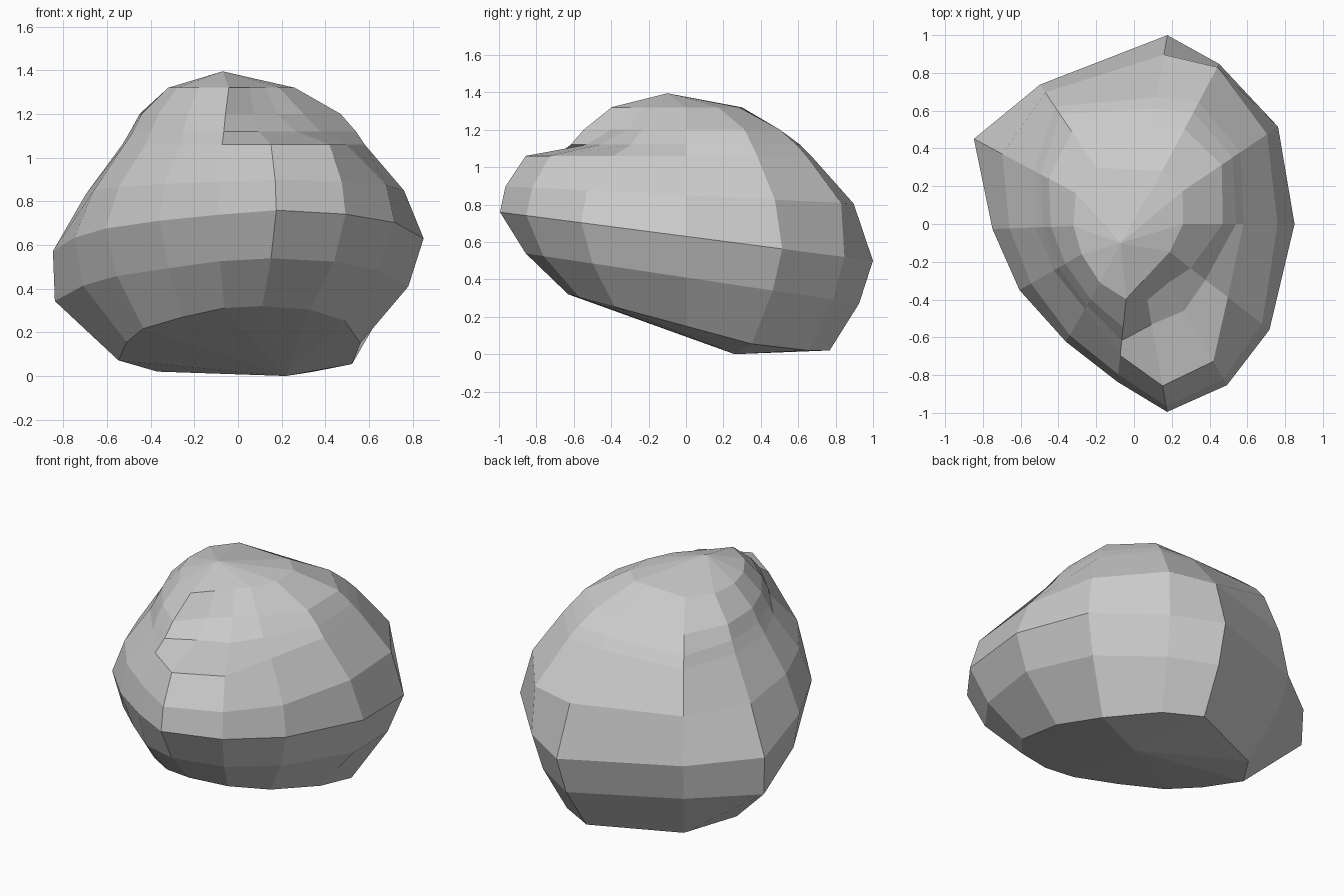
import bpy, bmesh
from math import radians, cos, sin

# Compass directions shared by every ring of the boulder
ANGLES = [0, 34, 62, 80, 124, 152, 182, 210, 240, 264, 280, 300, 322]

# Rings from bottom to top: height at centre, tilt along y, radius per direction
RINGS = [
    (0.15, -0.27, [.56, .63, .74, .78, .66, .62, .51, .50, .51, .60, .64, .66, .62]),
    (0.41, -0.15, [.78, .83, .89, .94, .83, .95, .71, .64, .64, .78, .87, .88, .81]),
    (0.63, -0.13, [.85, .92, .96, 1.015, .89, .96, .75, .70, .72, .84, 1.01, .985, .91]),
    (0.85, -0.05, [.76, .85, .94, .91, .84, .79, .66, .63, .68, .80, .98, .95, .86]),
    (1.06, 0.00, [.58, .68, .73, .68, .75, .60, .52, .49, .52, .70, .87, .84, .63]),
    (1.12, 0.00, [.54, .63, .67, .62, .70, .56, .48, .46, .50, .62, .54, .53, .48]),
    (1.20, 0.00, [.47, .56, .57, .51, .59, .51, .44, .42, .46, .55, .41, .36, .38]),
    (1.32, 0.00, [.26, .31, .32, .29, .36, .35, .32, .32, .36, .40, .30, .25, .24]),
]
BOTTOM = (0.22, 0.26, 0.0)
PEAK = (-0.07, -0.10, 1.395)

bm = bmesh.new()


def make_ring(height, tilt, radii):
    ring = []
    for a, r in zip(ANGLES, radii):
        x, y = r * cos(radians(a)), r * sin(radians(a))
        ring.append(bm.verts.new((x, y, max(height + tilt * y, 0.02))))
    return ring


# Boulder body: loft the rings, then cap with fans
loops = [make_ring(*r) for r in RINGS]
n = len(ANGLES)
bottom, peak = bm.verts.new(BOTTOM), bm.verts.new(PEAK)
for i in range(n):
    j = (i + 1) % n
    for lo, hi in zip(loops, loops[1:]):
        bm.faces.new((lo[i], lo[j], hi[j], hi[i]))
    bm.faces.new((bottom, loops[0][j], loops[0][i]))
    bm.faces.new((peak, loops[-1][i], loops[-1][j]))
bmesh.ops.recalc_face_normals(bm, faces=bm.faces)

mesh = bpy.data.meshes.new("boulder")
bm.to_mesh(mesh)
bm.free()
bpy.context.collection.objects.link(bpy.data.objects.new("boulder", mesh))
